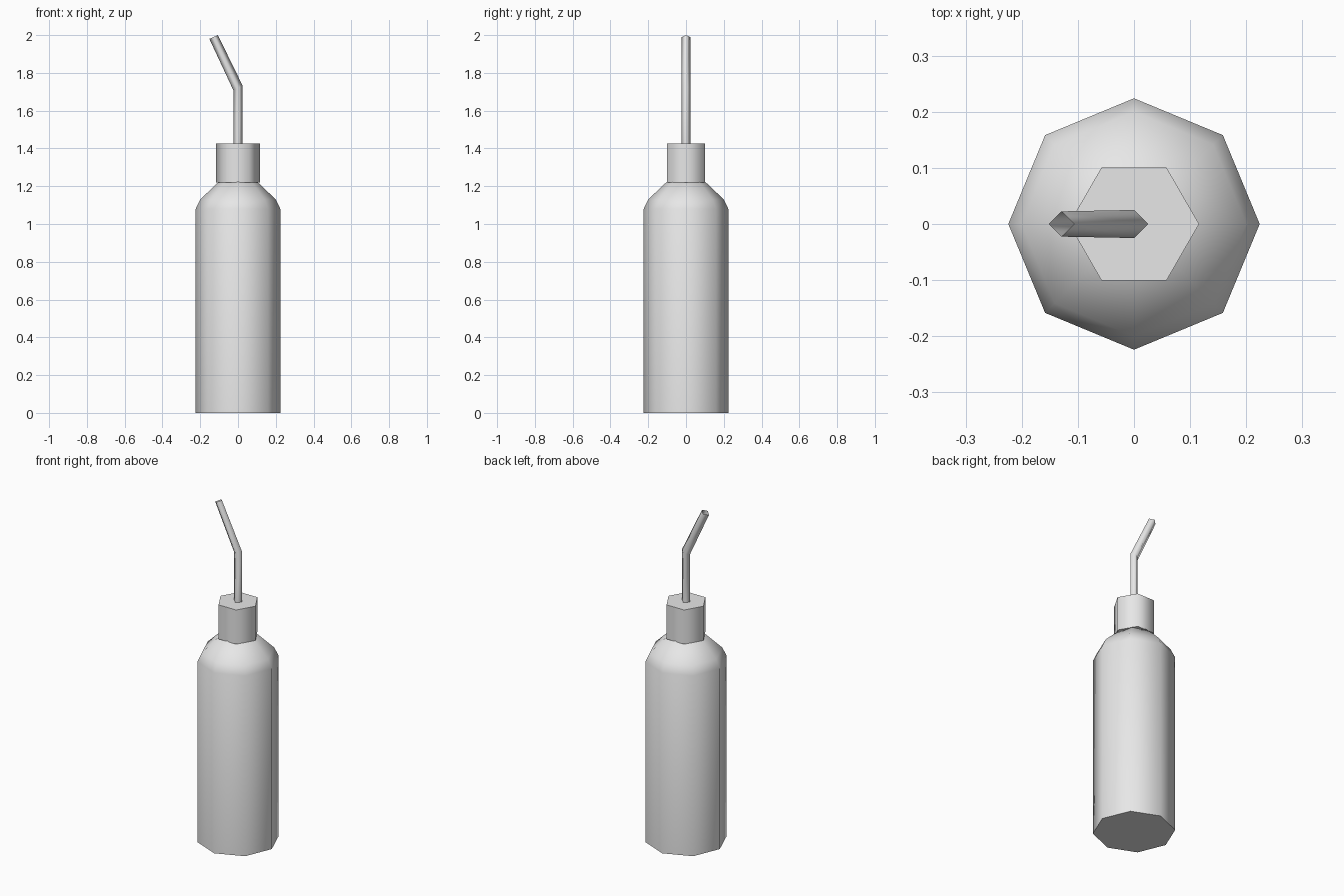
import bpy
import bmesh
from math import cos, sin, pi, radians
from mathutils import Vector

cube = bpy.data.objects.get("Cube")
if cube:
    bpy.data.objects.remove(cube, do_unlink=True)

grey = bpy.data.materials.new("plain grey")
grey.use_nodes = True
colour = (0.8, 0.8, 0.8, 1)
grey.diffuse_color = colour
grey.node_tree.nodes["Principled BSDF"].inputs["Base Color"].default_value = colour


def tube(name, sides, rings, caps=True, smooth=65):
    """Skin rings given as (x, z, radius, tilt): tilt is rise in z per unit of x."""
    bm = bmesh.new()
    loops = []
    for x, z, r, tilt in rings:
        loop = []
        for i in range(sides):
            a = 2 * pi * i / sides
            dx = r * cos(a)
            loop.append(bm.verts.new(Vector((x + dx, r * sin(a), z + dx * tilt))))
        loops.append(loop)
    for low, high in zip(loops, loops[1:]):
        for i in range(sides):
            j = (i + 1) % sides
            bm.faces.new((low[i], low[j], high[j], high[i]))
    if caps:
        bm.faces.new(loops[0][::-1])
        bm.faces.new(loops[-1])
    mesh = bpy.data.meshes.new(name)
    bm.to_mesh(mesh)
    bm.free()
    mesh.materials.append(grey)
    obj = bpy.data.objects.new(name, mesh)
    bpy.context.collection.objects.link(obj)
    bpy.ops.object.select_all(action='DESELECT')
    obj.select_set(True)
    bpy.context.view_layer.objects.active = obj
    bpy.ops.object.shade_smooth_by_angle(angle=radians(smooth))
    return obj


# Eight-sided bottle with a sloping shoulder
tube("bottle_body", 8, [(0, 0, 0.224, 0), (0, 1.08, 0.224, 0),
                        (0, 1.13, 0.2, 0), (0, 1.225, 0.1, 0)])

# Six-sided screw cap
tube("cap", 6, [(0, 1.22, 0.116, 0), (0, 1.425, 0.116, 0)])

# Bent four-sided spout, open at the tip
tube("spout", 4, [(0, 1.42, 0.025, 0), (0, 1.72, 0.025, 0.45),
                  (-0.129, 1.99, 0.0225, 0.45)], caps=False, smooth=100)
